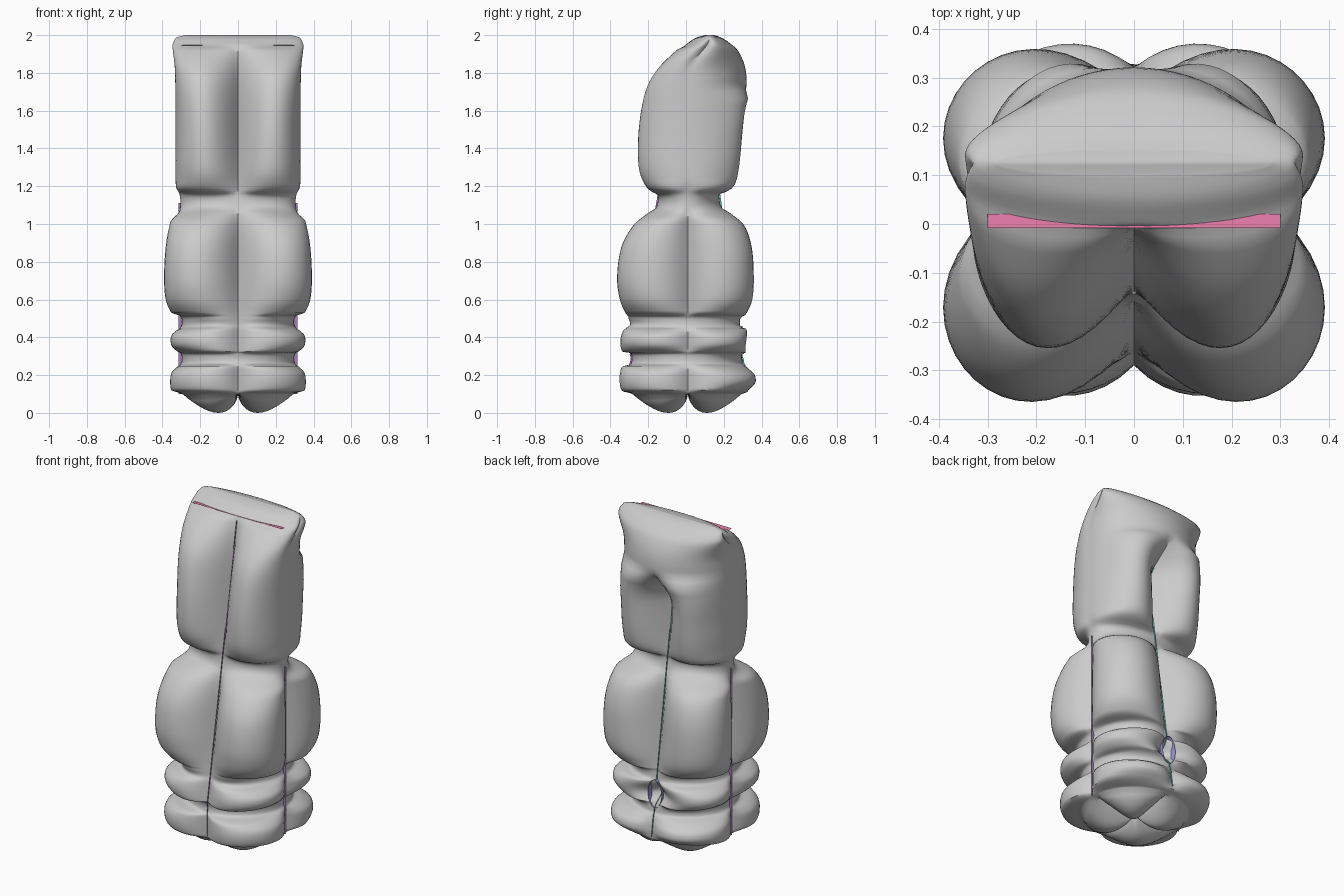
import bpy, bmesh, math

if "Cube" in bpy.data.objects:
    bpy.data.objects.remove(bpy.data.objects["Cube"])

N = 20      # points per quarter of the cross-section
SUB = 5     # steps between profile rows

# Profile rows: height, half width, front extent, back extent
ROWS = [
    (.10, .295, -.285, .295), (.12, .335, -.325, .335), (.18, .342, -.338, .352),
    (.24, .325, -.325, .325), (.265, .30, -.29, .30), (.31, .30, -.29, .30),
    (.33, .325, -.325, .305), (.385, .34, -.335, .315), (.435, .325, -.32, .31),
    (.46, .30, -.29, .29), (.505, .30, -.29, .29), (.53, .335, -.31, .31),
    (.60, .37, -.345, .345), (.72, .38, -.362, .355), (.88, .37, -.34, .345),
    (1.0, .345, -.27, .30), (1.08, .31, -.17, .20), (1.15, .31, -.155, .18),
    (1.20, .332, -.21, .25), (1.30, .335, -.25, .28), (1.50, .333, -.25, .30),
    (1.70, .335, -.215, .32), (1.82, .338, -.15, .315), (1.91, .345, -.06, .28),
    (1.955, .345, .005, .235), (1.985, .33, .05, .19), (2.0, .28, .10, .15)]


def smooth(a, b, v):
    v = min(1, max(0, (v - a) / (b - a)))
    return v * v * (3 - 2 * v)


def spline(rows):
    out = []
    for i in range(len(rows) - 1):
        p = [rows[max(0, min(len(rows) - 1, i + k))] for k in (-1, 0, 1, 2)]
        for j in range(SUB):
            t = j / SUB
            out.append([b + .5 * t * (c - a + t * (2*a - 5*b + 4*c - d + t * (3*(b - c) + d - a)))
                        for a, b, c, d in zip(*p)])
    return out + [list(rows[-1])]


def mid_y(z):
    return .01 + .115 * smooth(1.8, 1.99, z)


def front_crease(z, f):
    return max(f, max(-.29, -.15 - .175 * (1.11 - z)))


def back_crease(z, b):
    y = .18 + .148 * (1.11 - z)
    y -= .07 * math.exp(-((z - .37) / .05) ** 2)      # small opening at the back
    y = min(b, y)
    return y + (b - y) * smooth(1.5, 1.74, z)


def side_crease(z, x):
    return min(x, .305 + .025 * smooth(1.12, 1.25, z))


def controls(crease, peak):
    """Near and far bezier handles so the lobe reaches the wanted peak."""
    w = min(1, max(0, (peak - crease) / .03))
    h = (peak - .2746 * crease) / .539
    near = crease + (h - crease) * w
    return near, near * (.55 - .15 * w)


def bez(t, a, b, c, d):
    s = 1 - t
    return a*s**3 + 3*b*s*s*t + 3*c*s*t*t + d*t**3


def section(z, x, f, b):
    """Closed four-lobed outline as (x, y, lobe parameter)."""
    cy, xs = mid_y(z), side_crease(z, x)
    x2, x1 = controls(xs, x)
    half = []
    for sign, crease, peak, order in (
            (-1, cy - front_crease(z, f), cy - f, range(N + 1)),
            (1, back_crease(z, b) - cy, b - cy, range(N - 1, -1, -1))):
        y1, y2 = controls(crease, peak)
        for i in order:
            t = i / N
            half.append((bez(t, 0, x1, x2, xs), cy + sign * bez(t, crease, y1, y2, 0), t))
    return half + [(-p[0], p[1], p[2]) for p in half[-2:0:-1]]


def make_object(name, bm, color=None):
    me = bpy.data.meshes.new(name)
    bmesh.ops.recalc_face_normals(bm, faces=bm.faces)
    bm.to_mesh(me)
    bm.free()
    ob = bpy.data.objects.new(name, me)
    bpy.context.collection.objects.link(ob)
    if color:
        mat = bpy.data.materials.new(name)
        mat.diffuse_color = (*color, 1)
        mat.use_nodes = True
        mat.node_tree.nodes["Principled BSDF"].inputs["Base Color"].default_value = mat.diffuse_color
        me.materials.append(mat)
    return ob


# Inflated bag: stacked lobed rings, domed quarters underneath
bm = bmesh.new()
profile = spline(ROWS)
loops = []
base = section(*profile[0])
STEPS = 14
for k in range(1, STEPS):
    s = k / STEPS
    loops.append([bm.verts.new((x * s, .01 + (y - .01) * s,
                  .1 - .1 * max(0, math.sin(math.pi * t)) ** .6 * math.sin(math.pi * s) ** .65))
                  for x, y, t in base])
for row in profile:
    loops.append([bm.verts.new((x, y, row[0])) for x, y, t in section(*row)])
M = len(base)
for lo, hi in zip(loops, loops[1:]):
    for i in range(M):
        bm.faces.new((lo[i], lo[(i + 1) % M], hi[(i + 1) % M], hi[i]))
centre = bm.verts.new((0, .01, .1))
for i in range(M):
    bm.faces.new((centre, loops[0][(i + 1) % M], loops[0][i]))
# Top cap: strips across the narrow ridge
top = loops[-1]
for i in range(M // 2):
    quad = [top[i], top[i + 1], top[M - i - 1], top[(M - i) % M]]
    quad = list(dict.fromkeys(quad))
    if len(quad) > 2:
        bm.faces.new(quad)
bag = make_object("inflated_bag", bm)
bpy.context.view_layer.objects.active = bag
bag.select_set(True)
bpy.ops.object.shade_smooth_by_angle(angle=math.radians(50))


def ribbon(name, inner, outer, color):
    rb = bmesh.new()
    a = [rb.verts.new(p) for p in inner]
    b = [rb.verts.new(p) for p in outer]
    for i in range(len(a) - 1):
        rb.faces.new((a[i], a[i + 1], b[i + 1], b[i]))
    make_object(name, rb, color)


# Seam tapes lying in the creases
fr = [(front_crease(r[0], r[2]), r[0]) for r in profile if .12 < r[0] < 1.93]
ribbon("front_seam", [(0, y + .01, z) for y, z in fr], [(0, y - .008, z) for y, z in fr], (.45, .15, .5))
bk = [(back_crease(r[0], r[3]), r[0]) for r in profile if .12 < r[0] < 1.6]
ribbon("back_seam", [(0, y - .01, z) for y, z in bk], [(0, y + .008, z) for y, z in bk], (.1, .55, .5))
for s, side in ((1, "right"), (-1, "left")):
    ribbon(side + "_side_seam", [(s * .29, .01, .1), (s * .29, .01, 1.11)],
           [(s * .314, .01, .1), (s * .314, .01, 1.11)], (.4, .2, .5))
ribbon("top_seam", [(-.3, .02, 1.945), (.3, .02, 1.945)],
       [(-.3, -.008, 1.948), (.3, -.008, 1.948)], (.8, .2, .4))

# Oval trim around the small opening at the back
ring = [(math.cos(a), math.sin(a)) for a in (i * math.tau / 24 for i in range(25))]
ribbon("back_opening_trim", [(.04 * c, .27, .375 + .08 * s) for c, s in ring],
       [(.045 * c, .30, .375 + .085 * s) for c, s in ring], (.3, .3, .65))
